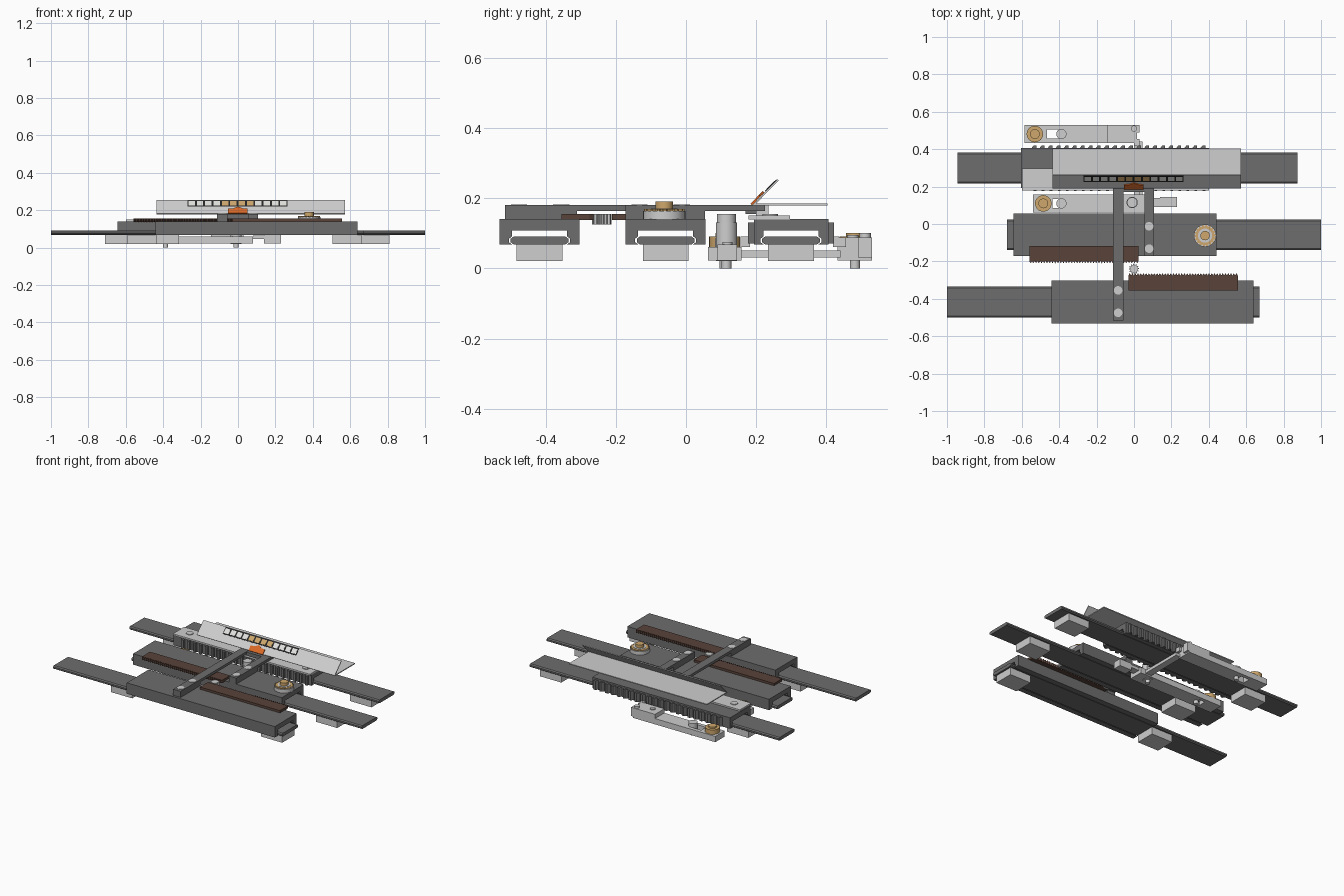
import bpy, bmesh, math
from mathutils import Matrix, Vector

if "Cube" in bpy.data.objects:
    bpy.data.objects.remove(bpy.data.objects["Cube"])


def mat(name, r, g, b):
    m = bpy.data.materials.new(name)
    m.diffuse_color = (r, g, b, 1)
    m.use_nodes = True
    m.node_tree.nodes["Principled BSDF"].inputs["Base Color"].default_value = m.diffuse_color
    return m


DARK = mat("dark_steel", .155, .155, .155)
LIGHT = mat("light_metal", .62, .62, .62)
BROWN = mat("brown_rack", .10, .056, .042)
GOLD = mat("brass", .62, .39, .15)
ORANGE = mat("orange", .70, .14, .02)
BLACK = mat("black", .02, .02, .02)
WHITE = mat("white", .75, .75, .73)


def make(name, bm, m):
    bmesh.ops.recalc_face_normals(bm, faces=bm.faces)
    me = bpy.data.meshes.new(name)
    bm.to_mesh(me)
    bm.free()
    me.materials.append(m)
    ob = bpy.data.objects.new(name, me)
    bpy.context.collection.objects.link(ob)
    return ob


def add_box(bm, x0, x1, y0, y1, z0, z1):
    mx = Matrix.Translation(((x0 + x1) / 2, (y0 + y1) / 2, (z0 + z1) / 2))
    bmesh.ops.create_cube(bm, size=1, matrix=mx @ Matrix.Diagonal((x1 - x0, y1 - y0, z1 - z0, 1)))


def boxes(name, m, *specs):
    bm = bmesh.new()
    for s in specs:
        add_box(bm, *s)
    return make(name, bm, m)


def add_prism(bm, pts, offset):
    f = bm.faces.new([bm.verts.new(p) for p in pts])
    r = bmesh.ops.extrude_face_region(bm, geom=[f])
    bmesh.ops.translate(bm, verts=[v for v in r["geom"] if isinstance(v, bmesh.types.BMVert)],
                        vec=Vector(offset))


def bar_x(name, m, half, yc, x0, x1):
    # mirrored yz profile extruded along x
    prof = half + [(-y, z) for y, z in reversed(half)]
    bm = bmesh.new()
    add_prism(bm, [(x0, yc + y, z) for y, z in prof], (x1 - x0, 0, 0))
    return make(name, bm, m)


def disc(name, m, x, y, r, z0, z1, n=32):
    bm = bmesh.new()
    bmesh.ops.create_cone(bm, cap_ends=True, segments=n, radius1=r, radius2=r, depth=z1 - z0,
                          matrix=Matrix.Translation((x, y, (z0 + z1) / 2)))
    ob = make(name, bm, m)
    for p in ob.data.polygons:
        p.use_smooth = abs(p.normal.z) < .5
    ob.data.set_sharp_from_angle(angle=math.radians(35))
    return ob


def gear(name, m, x, y, r0, r1, n, z0, z1):
    pts = []
    for i in range(n * 4):
        a = 2 * math.pi * i / (n * 4)
        r = r1 if i % 4 < 2 else r0
        pts.append((x + r * math.cos(a), y + r * math.sin(a), z0))
    bm = bmesh.new()
    add_prism(bm, pts, (0, 0, z1 - z0))
    return make(name, bm, m)


# Rails, sliders and feet
RAIL = [(.074, .068), (.082, .074), (.082, .084), (.074, .09)]


def channel(w):
    return [(w, .14), (w, .068), (.078, .068), (.087, .074), (.087, .084), (.078, .091), (.078, .108)]


YA, YB, YC = -.417, -.058, .299
for tag, yc, rx, sx, w, feet in (
        ("front", YA, (-1, .672), (-.44, .64), .114, (.505, -.59)),
        ("middle", YB, (-.68, 1), (-.645, .44), .114, (.655, -.47)),
        ("rear", YC, (-.945, .875), (-.605, .40), .106, (.655, -.71))):
    bar_x(tag + "_rail", DARK, RAIL, yc, *rx)
    bar_x(tag + "_slider", DARK, channel(w), yc, *sx)
    boxes(tag + "_feet", LIGHT, *[(x, x + .155, yc - .065, yc + .065, .02, .068) for x in feet])

# Saw teeth along both sides of the rear slider
bm = bmesh.new()
for s in (-1, 1):
    y0, y1 = YC + s * .104, YC + s * .122
    for i in range(22):
        x = -.55 + i * .043
        add_prism(bm, [(x, y0, .07), (x + .028, y0, .07), (x + .028, y1, .07), (x + .014, y1, .07)],
                  (0, 0, .06))
make("rear_slider_teeth", bm, DARK)

# Facing racks with fine teeth, and the pinion between them
for tag, x0, x1, yb, yt in (("middle_rack", -.56, .025, -.118, -.198),
                            ("front_rack", -.03, .555, -.355, -.275)):
    bm = bmesh.new()
    add_box(bm, x0, x1, min(yb, yt), max(yb, yt), .137, .155)
    s = 1 if yt > yb else -1
    n = 40
    p = (x1 - x0) / n
    for i in range(n):
        x = x0 + i * p
        add_prism(bm, [(x, yt, .137), (x + p, yt, .137), (x + p / 2, yt + s * .012, .137)], (0, 0, .018))
    make(tag, bm, BROWN)
gear("pinion", LIGHT, 0, -.24, .02, .028, 12, .125, .155)

# Cross bars with screws
boxes("long_cross_bar", DARK, (-.112, -.057, -.516, .225, .163, .18),
      (-.112, -.057, -.516, -.31, .139, .164))
boxes("short_cross_bar", DARK, (.055, .107, -.172, .225, .163, .18),
      (.055, .107, -.172, .054, .139, .164))
for i, (x, y) in enumerate(((-.085, -.355), (-.085, -.475), (.081, -.012), (.081, -.132))):
    disc("bar_screw_%d" % i, LIGHT, x, y, .023, .17, .182, 24)

# Adjusting knob on the middle slider
disc("knob_base", LIGHT, .38, -.062, .06, .138, .163)
gear("knob_ring", GOLD, .38, -.062, .05, .058, 18, .163, .168)
disc("knob_washer", LIGHT, .38, -.062, .038, .165, .17)
disc("knob_stem", GOLD, .38, -.062, .025, .165, .19)

# Scale bracket: flange, post, shelf and leaning face
boxes("scale_flange", LIGHT, (-.6, .4, .178, .296, .139, .15))
boxes("scale_post", LIGHT, (-.08, .08, .2, .235, .148, .181))
for i, x in enumerate((-.52, .33)):
    disc("flange_screw_%d" % i, LIGHT, x, .24, .022, .149, .154, 24)
BASE, TOP = Vector((0, .192, .181)), Vector((0, .262, .252))
UP = (TOP - BASE).normalized()
OUT = Vector((0, -UP.z, UP.y))


def leaning(name, m, pts, out, thick, origin=BASE):
    # pts are (x, distance up the slope)
    bm = bmesh.new()
    add_prism(bm, [origin + Vector((x, 0, 0)) + UP * u + OUT * out for x, u in pts], OUT * thick)
    return make(name, bm, m)


def rect(x0, x1, u0, u1):
    return [(x0, u0), (x1, u0), (x1, u1), (x0, u1)]


boxes("scale_shelf", LIGHT, (-.435, .572, .195, .403, .178, .184))
leaning("scale_face", LIGHT, rect(-.435, .572, 0, .1), -.003, .005)
leaning("scale_window_frame", BLACK, rect(-.27, .265, .051, .097), .002, .002)
for i in range(12):
    x = -.27 + i * .535 / 12
    leaning("scale_cell_%d" % i, GOLD if 4 <= i < 8 else WHITE,
            rect(x + .005, x + .0396, .058, .09), .003, .002)

# Orange pointer between the cross bars
leaning("pointer", ORANGE, [(-.053, 0), (.05, 0), (.05, .034), (.025, .036), (0, .05), (-.025, .036), (-.053, .034)],
        0, .006, Vector((0, .188, .18)))
boxes("pointer_holder", DARK, (-.058, .056, .17, .2, .155, .178))


# Locking arms on both sides of the rear slider
def arm(tag, x0, x1, y0, y1, slot, pivot):
    ym = (y0 + y1) / 2
    s0, s1 = slot
    boxes(tag + "_arm", LIGHT, (x0, s0, y0, y1, .022, .06), (s1, x1, y0, y1, .022, .06),
          (s0, s1, y0, ym - .025, .022, .06), (s0, s1, ym + .025, y1, .022, .06))
    disc(tag + "_arm_brass_knob", GOLD, pivot, ym, .044, .055, .09)
    disc(tag + "_arm_brass_cap", GOLD, pivot, ym, .026, .09, .1)
    disc(tag + "_arm_pin", LIGHT, -.388, ym, .027, .03, .085)
    disc(tag + "_arm_pin_tip", LIGHT, -.388, ym, .014, 0, .03, 20)


arm("rear", -.585, -.14, .432, .53, (-.465, -.405), -.53)
arm("inner", -.54, .08, .062, .158, (-.435, -.395), -.485)
boxes("rear_arm_end", LIGHT, (-.145, .015, .432, .53, .022, .088), (.015, .03, .432, .455, .06, .088),
      (.01, .03, .49, .53, .03, .088))
boxes("inner_arm_end", LIGHT, (.08, .14, .09, .14, .045, .065), (.14, .23, .09, .145, .022, .068))
boxes("arm_link", LIGHT, (.0, .045, .15, .44, .03, .05))
boxes("pawls", LIGHT, (0, .03, .155, .182, .06, .09), (.0, .03, .418, .435, .06, .09))
disc("inner_arm_post", LIGHT, -.01, .115, .03, .02, .13)
disc("inner_arm_post_head", LIGHT, -.01, .115, .027, .13, .155)
disc("inner_arm_post_tip", LIGHT, -.01, .115, .014, 0, .02, 20)
disc("rear_arm_screw", LIGHT, -.09, .475, .016, .08, .094, 20)
disc("rear_arm_stud", LIGHT, 0, .51, .016, .08, .1, 20)
disc("inner_arm_screw", LIGHT, .21, .118, .014, .06, .075, 20)
